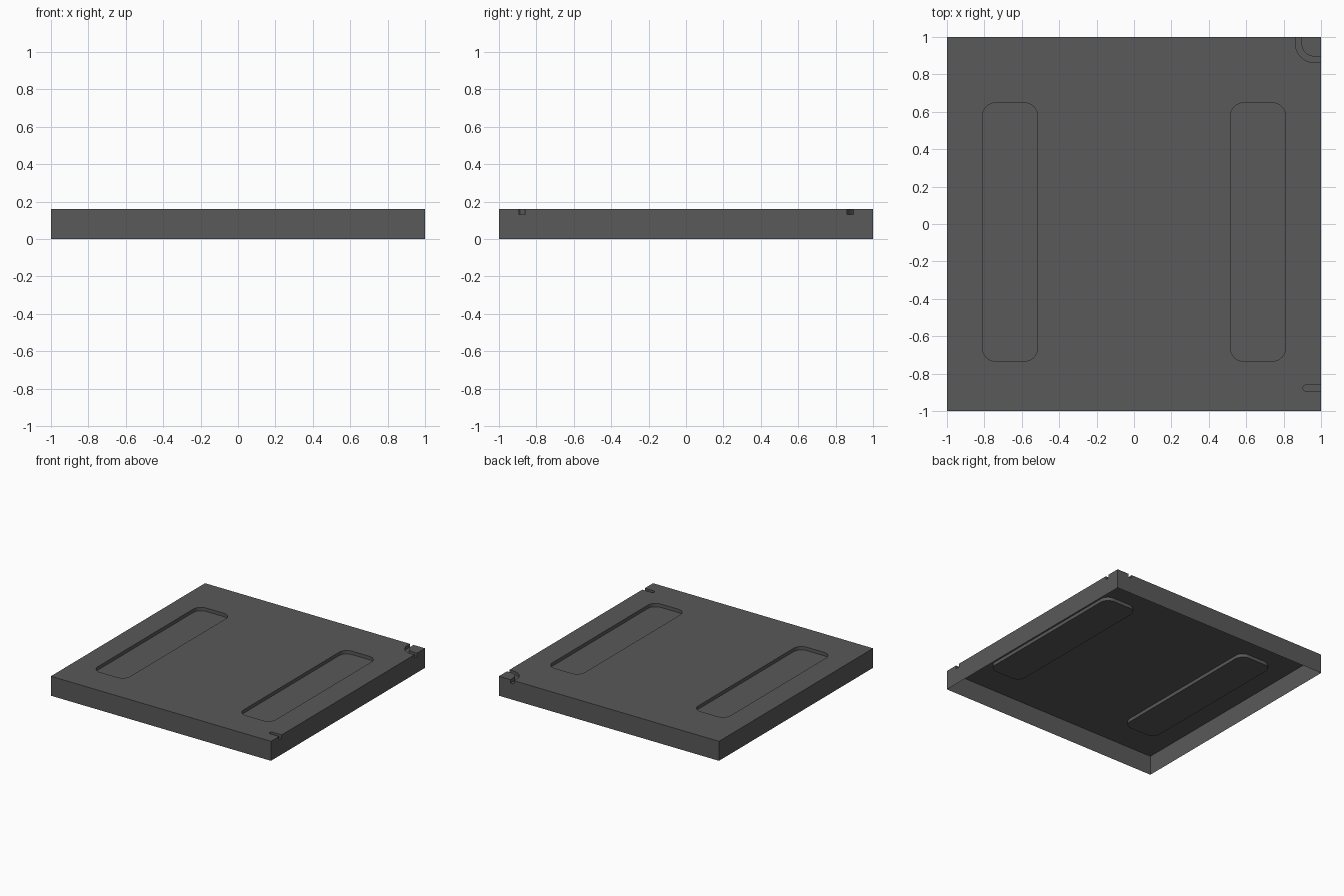
import bpy, bmesh
from math import sin, cos, pi

if "Cube" in bpy.data.objects:
    bpy.data.objects.remove(bpy.data.objects["Cube"])

HEIGHT, FLOOR = 0.16, 0.132


def arc(cx, cy, r, start, end, n=8):
    return [(cx + r * cos(start + (end - start) * i / n),
             cy + r * sin(start + (end - start) * i / n)) for i in range(n + 1)]


def rounded_rect(x0, x1, y0, y1, r):
    return (arc(x1 - r, y1 - r, r, 0, pi / 2) + arc(x0 + r, y1 - r, r, pi / 2, pi)
            + arc(x0 + r, y0 + r, r, pi, 1.5 * pi) + arc(x1 - r, y0 + r, r, 1.5 * pi, 2 * pi))


def prism(name, outline, z0, z1):
    bm = bmesh.new()
    face = bm.faces.new([bm.verts.new((x, y, z0)) for x, y in outline])
    ext = bmesh.ops.extrude_face_region(bm, geom=[face])
    verts = [g for g in ext["geom"] if isinstance(g, bmesh.types.BMVert)]
    bmesh.ops.translate(bm, verts=verts, vec=(0, 0, z1 - z0))
    bmesh.ops.recalc_face_normals(bm, faces=bm.faces)
    mesh = bpy.data.meshes.new(name)
    bm.to_mesh(mesh)
    bm.free()
    obj = bpy.data.objects.new(name, mesh)
    bpy.context.collection.objects.link(obj)
    return obj


# square slab
panel = prism("floor_panel", [(-1, -1), (1, -1), (1, 1), (-1, 1)], 0, HEIGHT)

# long recesses, side slot and curved corner channel
c = 0.965
channel = ([(1.1, c - 0.103)] + arc(c, c, 0.103, 1.5 * pi, pi) + [(c - 0.103, 1.1), (c - 0.07, 1.1)]
           + arc(c, c, 0.07, pi, 1.5 * pi) + [(1.1, c - 0.07)])
outlines = [rounded_rect(-0.81, -0.515, -0.733, 0.647, 0.07),
            rounded_rect(0.515, 0.81, -0.733, 0.647, 0.07),
            rounded_rect(0.903, 1.1, -0.893, -0.861, 0.0155),
            channel]

bpy.context.view_layer.objects.active = panel
for outline in outlines:
    cutter = prism("cutter", outline, FLOOR, HEIGHT + 0.1)
    cutter.hide_render = True
    mod = panel.modifiers.new("cut", "BOOLEAN")
    mod.operation, mod.solver, mod.object = "DIFFERENCE", "EXACT", cutter
    bpy.ops.object.modifier_apply(modifier=mod.name)
    bpy.data.objects.remove(cutter)

# open underside
bm = bmesh.new()
bm.from_mesh(panel.data)
bottom = [f for f in bm.faces if all(v.co.z < 0.001 for v in f.verts)]
bmesh.ops.delete(bm, geom=bottom, context="FACES_ONLY")
bm.to_mesh(panel.data)
bm.free()

# dark grey finish
mat = bpy.data.materials.new("dark_grey")
mat.diffuse_color = (0.1, 0.1, 0.1, 1)
mat.use_nodes = True
mat.node_tree.nodes["Principled BSDF"].inputs["Base Color"].default_value = mat.diffuse_color
panel.data.materials.clear()
panel.data.materials.append(mat)
